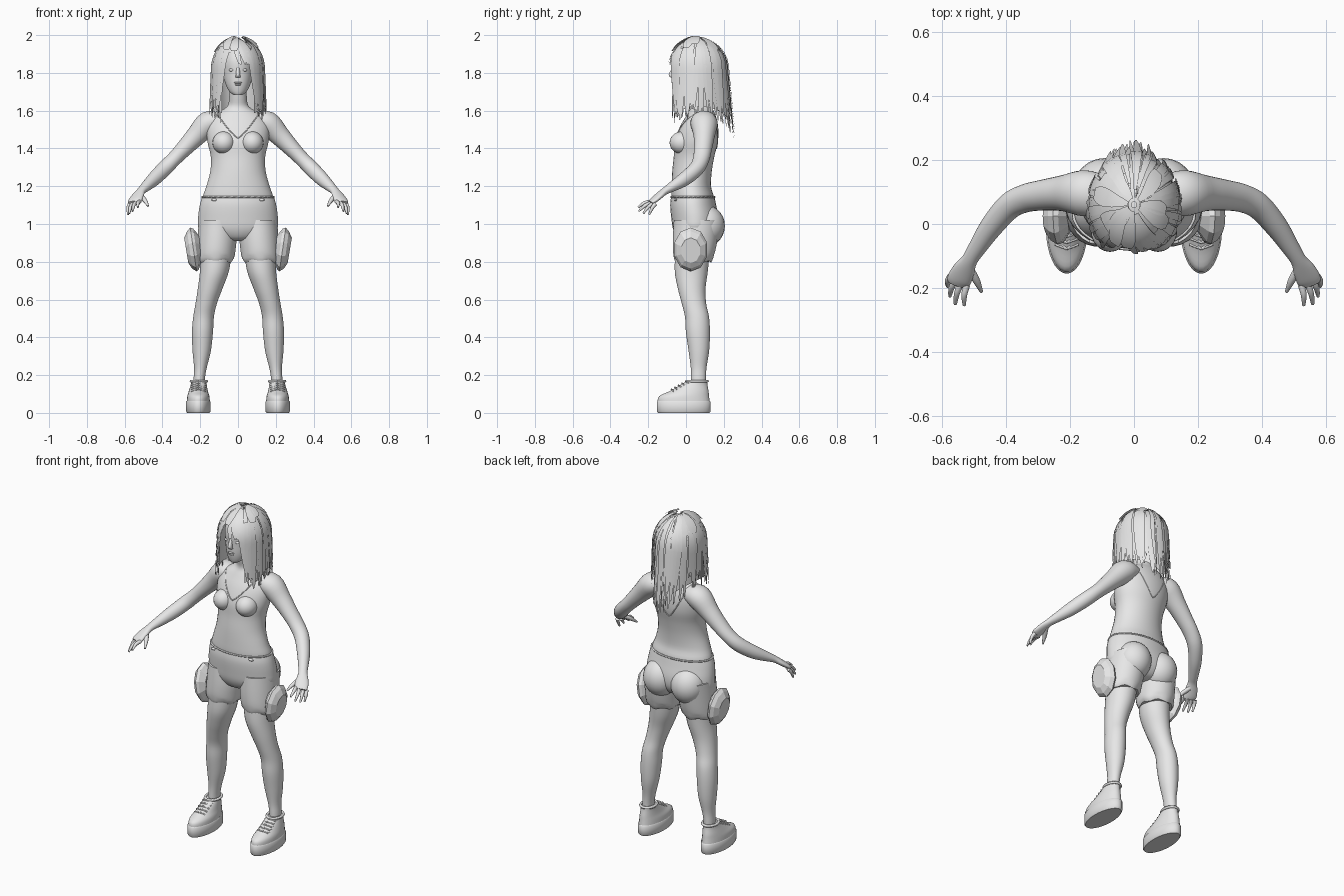
import bpy, bmesh, math, random
from mathutils import Vector, Matrix
from mathutils.bvhtree import BVHTree

random.seed(4)
cube = bpy.data.objects.get("Cube")
if cube:
    bpy.data.objects.remove(cube, do_unlink=True)

grey = bpy.data.materials.new("plain_grey")
grey.use_nodes = True
grey.diffuse_color = (0.8, 0.8, 0.8, 1)
for node in grey.node_tree.nodes:
    if node.type == 'BSDF_PRINCIPLED':
        node.inputs["Base Color"].default_value = grey.diffuse_color
parts = []


def finish(name, bm):
    mesh = bpy.data.meshes.new(name)
    bm.to_mesh(mesh)
    bm.free()
    mesh.materials.append(grey)
    obj = bpy.data.objects.new(name, mesh)
    bpy.context.collection.objects.link(obj)
    parts.append(obj)
    return obj


def refine(rows, sub):
    """Smooth interpolation through the given cross-section rows."""
    out = []
    for i in range(len(rows) - 1):
        a, b, c, d = (rows[max(0, min(len(rows) - 1, i + k))] for k in (-1, 0, 1, 2))
        for s in range(sub):
            t = s / sub
            out.append([q + 0.5 * t * (r - p + t * (2*p - 5*q + 4*r - w + t * (3*(q - r) + w - p)))
                        for p, q, r, w in zip(a, b, c, d)])
    return out + [list(rows[-1])]


def loft(name, rows, side=1, n=28, sub=4, along=False):
    """Rows are x, y, z and two radii; rings lie flat or across the path."""
    rows = refine(rows, sub)
    pts = [Vector((r[0] * side, r[1], r[2])) for r in rows]
    bm = bmesh.new()
    rings = []
    for i, (p, r) in enumerate(zip(pts, rows)):
        u, v = Vector((1, 0, 0)), Vector((0, 1, 0))
        if along:
            t = (pts[min(i + 1, len(pts) - 1)] - pts[max(i - 1, 0)]).normalized()
            u = t.cross(Vector((0, 0, 1))).normalized()
            v = u.cross(t)
        angles = [math.tau * (k + 0.5) / n for k in range(n)]
        rings.append([bm.verts.new(p + u * r[3] * math.cos(a) + v * r[4] * math.sin(a)) for a in angles])
    for lo, hi in zip(rings, rings[1:]):
        for k in range(n):
            m = (k + 1) % n
            bm.faces.new((lo[k], lo[m], hi[m], hi[k]))
    bm.faces.new(rings[0])
    bm.faces.new(rings[-1])
    bmesh.ops.recalc_face_normals(bm, faces=bm.faces)
    return finish(name, bm)


def ball(name, centre, radii):
    bm = bmesh.new()
    bmesh.ops.create_uvsphere(bm, u_segments=24, v_segments=14, radius=1,
                              matrix=Matrix.Translation(centre) @ Matrix.Diagonal((*radii, 1)))
    return finish(name, bm)


def cord(name, points, r, closed=False):
    """Round cord through points."""
    curve = bpy.data.curves.new(name, 'CURVE')
    curve.dimensions = '3D'
    curve.bevel_depth = r
    curve.bevel_resolution = 1
    sp = curve.splines.new('POLY')
    sp.points.add(len(points) - 1)
    for q, p in zip(sp.points, points):
        q.co = (*p, 1)
    sp.use_cyclic_u = closed
    curve.materials.append(grey)
    obj = bpy.data.objects.new(name, curve)
    bpy.context.collection.objects.link(obj)


def oval(x, y, z, rx, ry, n=32):
    return [(x + rx * math.cos(math.tau * k / n), y + ry * math.sin(math.tau * k / n), z) for k in range(n)]


# Torso with neck
torso = loft("torso", [
    (0, .035, 1.08, .18, .1), (0, .035, 1.14, .187, .112), (0, .028, 1.2, .168, .105),
    (0, .032, 1.28, .147, .105), (0, .043, 1.36, .145, .108), (0, .055, 1.44, .163, .115),
    (0, .07, 1.52, .165, .1), (0, .08, 1.58, .125, .075), (0, .08, 1.62, .06, .055),
    (0, .065, 1.67, .047, .047), (0, .05, 1.75, .046, .046)], n=36)

# Neckline edges of the top, laid on the torso surface
bm = bmesh.new()
bm.from_mesh(torso.data)
tree = BVHTree.FromBMesh(bm)
bm.free()
for label, face, low in (("front", -1, 1.455), ("back", 1, 1.4)):
    line = []
    for k in range(-8, 9):
        f = abs(k) / 8
        z = low + (1.58 - low) * f ** 1.3
        hit = tree.ray_cast(Vector((k * .0135, face, z)), Vector((0, -face, 0)))[0]
        if hit:
            line.append(hit)
    cord(label + "_neckline", line, .003)

# Hips of the shorts and waistband
loft("shorts_hips", [
    (0, .036, 1.145, .19, .115), (0, .038, 1.1, .203, .122), (0, .048, 1.03, .212, .126),
    (0, .05, .97, .205, .118), (0, .048, .925, .13, .09), (0, .045, .91, .06, .05)], n=36)
cord("waistband", oval(0, .036, 1.143, .19, .115), .005, True)

# Head and face
loft("head", [
    (0, -.03, 1.682, .02, .022), (0, -.012, 1.7, .045, .048), (0, .01, 1.74, .066, .078),
    (0, .03, 1.8, .08, .1), (0, .04, 1.87, .085, .11), (0, .045, 1.93, .065, .085),
    (0, .045, 1.955, .03, .04)])
loft("nose", [(0, -.064, 1.83, .008, .008), (0, -.074, 1.79, .012, .018), (0, -.068, 1.775, .014, .012)], n=12)
ball("upper_lip", (0, -.067, 1.748), (.02, .01, .005))
ball("lower_lip", (0, -.064, 1.738), (.017, .01, .006))

for s, label in ((1, "left_"), (-1, "right_")):
    ball(label + "eye", (s * .034, -.057, 1.815), (.015, .009, .008))
    ball(label + "breast", (s * .075, -.02, 1.43), (.06, .067, .06))
    ball(label + "buttock", (s * .092, .103, .99), (.1, .103, .11))
    ball(label + "belt_tab", (s * .125, -.055, 1.128), (.016, .008, .007))

    # Shorts leg with a scalloped hem
    leg = loft(label + "shorts_leg", [
        (.108, .06, 1.02, .1, .125), (.11, .05, .93, .104, .12), (.115, .043, .86, .102, .113),
        (.118, .04, .82, .099, .103), (.12, .04, .8, .088, .093)], side=s)
    for v in leg.data.vertices:
        if v.co.z < .835:
            v.co.z += .006 * math.cos(6 * math.atan2(v.co.y - .04, v.co.x - s * .118))

    # Leg
    loft(label + "leg", [
        (.115, .035, .86, .085, .092), (.125, .028, .75, .077, .088), (.147, .03, .66, .066, .074),
        (.168, .042, .58, .057, .065), (.182, .058, .51, .055, .064), (.188, .063, .43, .056, .064),
        (.192, .068, .33, .049, .055), (.199, .067, .24, .034, .042), (.205, .066, .18, .03, .04),
        (.205, .066, .12, .03, .04)], side=s)

    # Shoe: platform sole, upper, collar, laces
    loft(label + "sole", [(.21, -.012, 0, .06, .136), (.21, -.012, .008, .065, .143),
                          (.21, -.012, .058, .065, .143), (.21, -.012, .064, .061, .138)],
         side=s, n=36, sub=1)
    loft(label + "shoe_upper", [
        (.21, -.012, .055, .062, .139), (.21, -.01, .088, .059, .133), (.21, .016, .115, .051, .104),
        (.208, .042, .148, .043, .072), (.207, .06, .17, .04, .052)], side=s)
    cord(label + "shoe_collar", oval(s * .207, .06, .168, .041, .053), .008, True)
    for k in range(5):
        y, z = -.078 + k * .019, .119 + k * .0105
        for d in (-1, 1):
            cord(label + "lace", [(s * .21 - d * .036, y + .03, z - .004), (s * .21, y, z + .006),
                                  (s * .21 + d * .036, y + .014, z - .006)], .004)

    # Thigh pad
    loft(label + "thigh_pad", [
        (.2, .025, .87, .05, .07), (.222, .025, .868, .084, .108), (.236, .025, .865, .092, .117),
        (.256, .025, .863, .08, .1), (.274, .025, .86, .052, .068)],
        side=s, n=10, sub=1, along=True)

    # Arm and palm
    loft(label + "arm", [
        (.09, .09, 1.545, .06, .045), (.155, .096, 1.532, .072, .066), (.222, .096, 1.466, .056, .054),
        (.285, .09, 1.4, .048, .044), (.34, .08, 1.343, .044, .039), (.39, .055, 1.293, .041, .04),
        (.445, -.008, 1.238, .036, .037), (.49, -.075, 1.196, .028, .026),
        (.513, -.112, 1.174, .025, .019), (.53, -.142, 1.15, .034, .017),
        (.545, -.172, 1.125, .038, .015), (.551, -.188, 1.112, .032, .011)], side=s, along=True)

    # Fingers and thumb
    tips = ((.53, -.254, 1.088), (.558, -.25, 1.068), (.575, -.226, 1.056), (.582, -.195, 1.05))
    for k, tip in enumerate(tips):
        root = Vector((.522 + k * .017, -.19 + k * .009, 1.118 - k * .004))
        mid = (root + Vector(tip)) / 2 + Vector((.004, 0, .007))
        loft(label + "finger", [(*root, .011, .011), (*mid, .0095, .0095), (*tip, .005, .005)],
             side=s, n=10, along=True)
    loft(label + "thumb", [(.518, -.135, 1.152, .015, .013), (.493, -.175, 1.125, .012, .011),
                           (.476, -.212, 1.095, .005, .005)], side=s, n=10, along=True)


# Hair: a dome that falls into a hanging curtain
def hair_point(a, t, lift):
    fall = max(0, (t - .5) * 2)
    phi = min(t, .5) * math.pi
    r = math.sin(phi) * (1 + .08 * fall)
    back = max(0, -math.cos(a))
    end = 1.47 + .12 * abs(math.sin(a))
    z = 1.82 + (.15 + lift) * math.cos(phi) - fall * (1.82 - end)
    x = (.125 + lift) * r * math.sin(a) * (1 - .2 * fall * back)
    return Vector((x, .06 - (.148 + lift) * r * math.cos(a) + .02 * fall * back, z))


def sheet(bm, a0, a1, t0, t1, lift=0, sweep=0, cols=3, rows=12, taper=0):
    grid = []
    mid, half = (a0 + a1) / 2, (a1 - a0) / 2
    for i in range(rows + 1):
        f = i / rows
        t = t0 + (t1 - t0) * f
        w = half * (1 - taper * f ** 4)
        grid.append([bm.verts.new(hair_point(mid + w * (2 * j / cols - 1) + sweep * t, t, lift))
                     for j in range(cols + 1)])
    for i in range(rows):
        for j in range(cols):
            bm.faces.new((grid[i][j], grid[i + 1][j], grid[i + 1][j + 1], grid[i][j + 1]))


bm = bmesh.new()
sheet(bm, .7, math.tau - .7, .02, .93, cols=40, rows=20)
sheet(bm, -.75, .75, .02, .3, cols=12, rows=6)
finish("hair_base", bm)

bm = bmesh.new()
rnd = random.uniform
for k in range(130):
    a, w = rnd(.75, math.tau - .75), rnd(.04, .11)
    sheet(bm, a - w, a + w, rnd(.04, .3), rnd(.82, 1.06), rnd(.003, .02), rnd(-.15, .15), 2, 12, .8)
finish("hair_strands", bm)

# Swept fringe, face-framing locks and loose crown tufts
bm = bmesh.new()
for k in range(12):
    a = rnd(-.4, .15)
    sheet(bm, a - .12, a + .12, .06, rnd(.36, .46), rnd(.003, .012), 1, 2, 10, .7)
for k in range(10):
    a = rnd(.25, .5)
    sheet(bm, a - .07, a + .07, .06, rnd(.8, 1.03), rnd(.003, .012), .6, 2, 14, .8)
    sheet(bm, -a - .17, -a - .03, .06, rnd(.8, 1.03), rnd(.003, .012), -.5, 2, 14, .8)
for k in range(16):
    a = rnd(0, math.tau)
    sheet(bm, a - .3, a + .3, .04, rnd(.22, .35), rnd(.012, .03), rnd(-2, 2), 2, 8, .6)
finish("hair_fringe", bm)

# Smooth shading with sharp edges kept
for obj in bpy.context.selected_objects:
    obj.select_set(False)
for obj in parts:
    if "thigh_pad" not in obj.name:
        obj.select_set(True)
        bpy.context.view_layer.objects.active = obj
bpy.ops.object.shade_smooth_by_angle(angle=math.radians(40))
